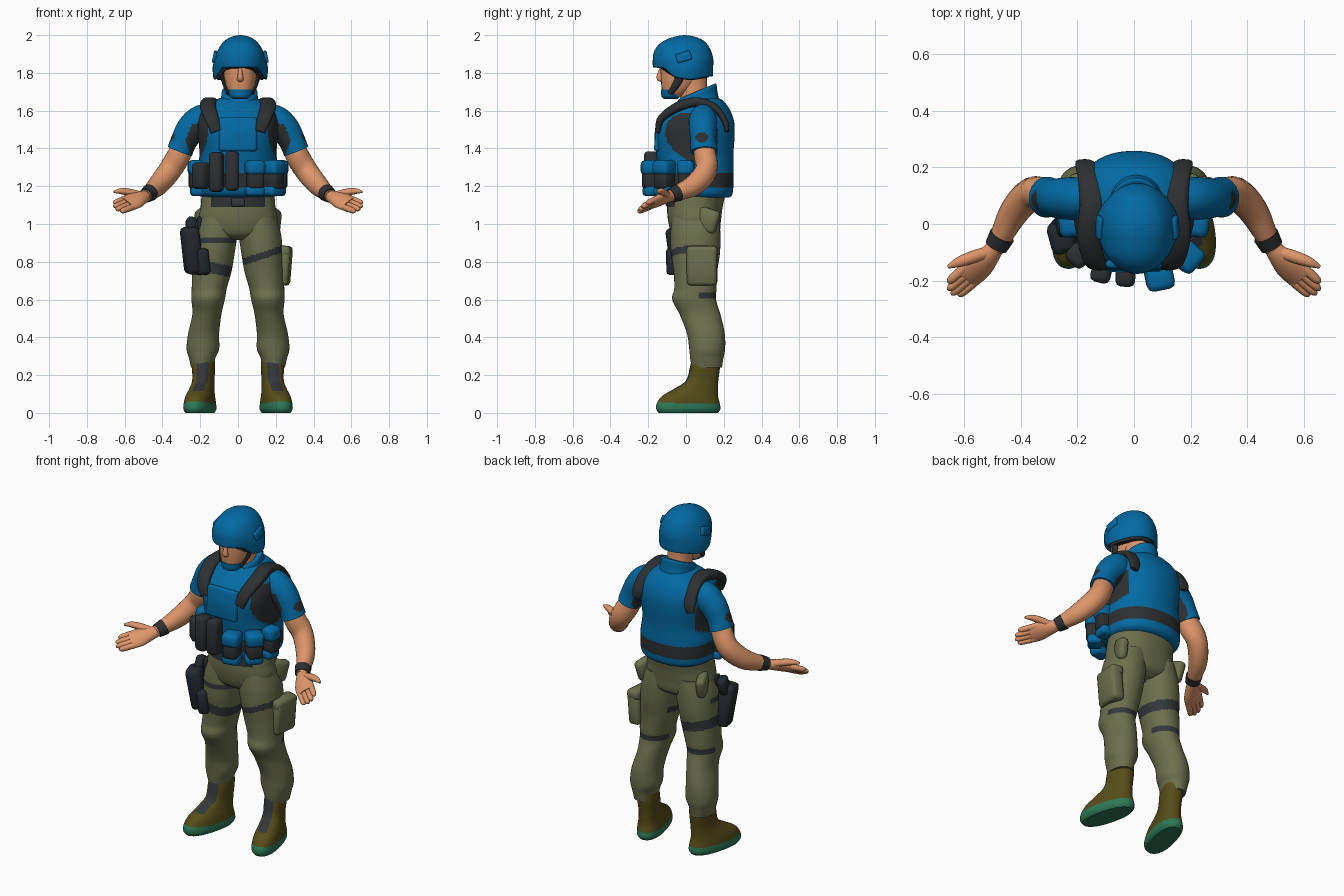
import bpy, bmesh, math
from mathutils import Vector, Matrix


def mat(name, r, g, b):
    m = bpy.data.materials.new(name)
    m.diffuse_color = (r, g, b, 1)
    return m


BLUE = mat("blue_cloth", 0.001, 0.145, 0.37)
DARK = mat("dark_webbing", 0.026, 0.029, 0.031)
BLACK = mat("holster_black", 0.018, 0.022, 0.028)
OLIVE = mat("olive_cloth", 0.150, 0.162, 0.075)
BOOT = mat("boot_brown", 0.095, 0.075, 0.010)
SOLE = mat("sole_green", 0.026, 0.19, 0.095)
SKIN = mat("skin", 0.72, 0.30, 0.14)
GREY = mat("strap_grey", 0.034, 0.038, 0.044)
HX = .012  # sideways offset of the head


def finish(name, bm, mats, rule=None, angle=50):
    bmesh.ops.recalc_face_normals(bm, faces=bm.faces)
    me = bpy.data.meshes.new(name)
    for m in mats:
        me.materials.append(m)
    for f in bm.faces:
        f.smooth = True
        if rule:
            f.material_index = int(rule(f.calc_center_median(), f.normal))
    bm.to_mesh(me)
    bm.free()
    ob = bpy.data.objects.new(name, me)
    bpy.context.collection.objects.link(ob)
    bpy.ops.object.select_all(action='DESELECT')
    ob.select_set(True)
    bpy.context.view_layer.objects.active = ob
    bpy.ops.object.shade_smooth_by_angle(angle=math.radians(angle))
    return ob


def spline(rows, sub):
    # Catmull-Rom through every value of the section rows
    out = []
    for i in range(len(rows) - 1):
        p0, p1, p2, p3 = rows[max(i - 1, 0)], rows[i], rows[i + 1], rows[min(i + 2, len(rows) - 1)]
        for k in range(sub):
            t = k / sub
            out.append([0.5 * (2 * b + (c - a) * t + (2 * a - 5 * b + 4 * c - d) * t * t
                               + (3 * b - a - 3 * c + d) * t ** 3) for a, b, c, d in zip(p0, p1, p2, p3)])
    return out + [list(rows[-1])]


def loft(name, rows, mats, rule=None, path=False, side=None, n=24, sub=4, p=2.0, sx=1, warp=None, dx=0):
    # rows are (x, y, z, half width, half depth); flat sections, or across the path
    rows = spline(rows, sub)
    cs = [Vector(r[:3]) for r in rows]
    bm = bmesh.new()
    rings = []
    for i, r in enumerate(rows):
        u, v = Vector((1, 0, 0)), Vector((0, 1, 0))
        if path:
            t = (cs[min(i + 1, len(cs) - 1)] - cs[max(i - 1, 0)]).normalized()
            s = Vector(side) if side else t.cross(Vector((0, 0, 1)))
            u = (s - t * s.dot(t)).normalized()
            v = t.cross(u)
        ring = []
        for k in range(n):
            a = 2 * math.pi * k / n
            c, s = math.cos(a), math.sin(a)
            q = cs[i] + u * r[3] * math.copysign(abs(c) ** (2 / p), c) + v * r[4] * math.copysign(abs(s) ** (2 / p), s)
            if warp:
                q = warp(q)
            ring.append(bm.verts.new((q.x * sx + dx, q.y, q.z)))
        rings.append(ring)
    for A, B in zip(rings, rings[1:]):
        for k in range(n):
            bm.faces.new((A[k], A[(k + 1) % n], B[(k + 1) % n], B[k]))
    bm.faces.new(rings[0])
    bm.faces.new(rings[-1])
    return finish(name, bm, mats, rule)


def box(name, loc, size, m, rot=(0, 0, 0), bev=0.018):
    bm = bmesh.new()
    bmesh.ops.create_cube(bm, size=1)
    bmesh.ops.scale(bm, vec=size, verts=bm.verts)
    bmesh.ops.bevel(bm, geom=bm.edges[:], offset=min(bev, min(size) * 0.4), segments=2, profile=0.5, affect='EDGES')
    R = Matrix.Rotation(rot[2], 4, 'Z') @ Matrix.Rotation(rot[1], 4, 'Y') @ Matrix.Rotation(rot[0], 4, 'X')
    bmesh.ops.transform(bm, matrix=Matrix.Translation(loc) @ R, verts=bm.verts)
    return finish(name, bm, [m])


# Trousers, with the belt showing only at the front
loft("hips", [(0, .05, .915, .09, .08), (0, .05, .95, .18, .125), (0, .045, 1.02, .208, .14),
              (0, .047, 1.09, .198, .147), (0, .06, 1.17, .192, .152)], [OLIVE, DARK],
     lambda c, n: 1.088 < c.z < 1.14 and c.y < -.05 and abs(c.x) < .14, n=56, sub=8, p=2.2)
LEG = [(.10, .05, 1.04, .10, .125), (.115, .05, .95, .112, .132), (.127, .05, .85, .110, .13),
       (.138, .05, .75, .104, .116), (.152, .05, .66, .093, .112), (.158, .043, .60, .088, .116),
       (.165, .075, .52, .077, .108), (.182, .105, .42, .082, .1), (.186, .112, .34, .086, .095),
       (.19, .11, .29, .07, .088), (.19, .11, .24, .058, .08)]


def leg_straps(c, n):
    if c.y > .07 and abs(c.z - .62) < .016:
        return 1
    if c.x < 0:
        return abs(c.z - .915) < .017 and c.y < .09 or abs(c.z - (.765 - .2 * (c.x + .12))) < .03
    return abs(c.z - (.83 + .33 * (c.x - .12))) < .019 and c.y < .12


def boot_rule(c, n):
    x, y = abs(c.x) - .185, c.y - .08
    lx = x + .25 * y
    if c.z < .05 + .08 * max(0, -y - .12):
        return 1
    return 2 if .115 < c.z and n.y < -.3 and -.04 < lx < .02 else 0


def toe_out(q):
    return Matrix.Rotation(math.radians(14), 3, 'Z') @ (q - Vector((.185, .08, 0))) + Vector((.185, .08, 0))


BOOTROWS = [(.185, .01, 0, .064, .16), (.185, .01, .02, .075, .173), (.185, .01, .05, .074, .17),
            (.185, .02, .09, .068, .15), (.185, .05, .125, .06, .12), (.185, .085, .17, .055, .087),
            (.187, .1, .24, .058, .08), (.188, .105, .29, .055, .075)]
for sx, tag in ((-1, "right"), (1, "left")):
    loft("leg_" + tag, LEG, [OLIVE, GREY], leg_straps, n=64, sub=14, p=2.1, sx=sx)
    loft("boot_" + tag, BOOTROWS, [BOOT, SOLE, GREY], boot_rule, n=48, sub=8, p=2.3, sx=sx, warp=toe_out)
    box("hip_pocket_" + tag, (sx * .19, .115, 1.02), (.055, .115, .125), OLIVE, (-.3, 0, -sx * .35), .022)
box("thigh_pouch", (.24, .085, .775), (.075, .16, .2), OLIVE, (0, .08, -.1), .02)
box("thigh_pouch_flap", (.243, .085, .855), (.08, .165, .06), OLIVE, (0, .08, -.1), .02)

# Buckle and holster
box("buckle", (0, -.098, 1.115), (.07, .02, .045), GREY)
box("holster", (-.245, -.035, .86), (.09, .115, .25), BLACK, (.1, -.14, .25), .025)
box("holster_plate", (-.195, -.045, .80), (.06, .12, .14), BLACK, (0, -.1, .4))
box("pistol_grip", (-.25, -.005, .985), (.05, .075, .10), BLACK, (-.3, .15, .2), .015)
box("holster_hanger", (-.205, 0, .99), (.025, .05, .1), BLACK)


# Vest torso, with dark waist band and dark arm openings
def vest_rule(c, n):
    hole = ((c.y - .04 + .25 * (c.z - 1.46)) / .145) ** 2 + ((c.z - 1.46) / .13) ** 2 < 1
    return 1.195 < c.z < 1.275 or abs(c.x) > .15 and hole and c.y < .165


loft("vest", [(0, .07, 1.14, .185, .16), (0, .06, 1.168, .213, .188), (0, .055, 1.27, .216, .197),
              (0, .047, 1.37, .204, .204), (0, .046, 1.48, .213, .212), (0, .055, 1.55, .21, .198),
              (0, .07, 1.61, .185, .159), (0, .078, 1.655, .125, .115), (0, .078, 1.67, .08, .08)],
     [BLUE, DARK], vest_rule, n=88, sub=10, p=2.3)
box("chest_panel", (0, -.148, 1.475), (.2, .03, .18), BLUE, (-.08, 0, 0), .014)
loft("collar", [(0, .06, 1.59, .125, .12), (0, .055, 1.65, .1, .112), (0, .06, 1.70, .094, .1),
                (0, .06, 1.702, .075, .08)], [BLUE], dx=.008,
     warp=lambda q: Vector((q.x, q.y, q.z + .42 * (q.y - .06))))

# Pouches across the vest front: x, y, z, width, depth, height, turn
for i, (x, y, z, w, d, h, r) in enumerate(((-.195, -.11, 1.255, .08, .08, .14, -.75),
                                           (-.115, -.168, 1.275, .072, .08, .21, -.25),
                                           (-.03, -.182, 1.28, .07, .08, .21, -.05))):
    box("tall_pouch_%d" % i, (x, y, z), (w, d, h), DARK, (0, 0, r), .02)
for i, (x, y, z, w, r) in enumerate(((.09, -.185, 1.25, .10, .2), (.19, -.115, 1.25, .10, .85),
                                     (.215, .0, 1.25, .09, 1.45), (-.215, .0, 1.25, .09, -1.45))):
    box("pouch_flap_%d" % i, (x, y, z + .048), (w, .1, .08), BLUE, (0, 0, r), .022)
    box("pouch_body_%d" % i, (x, y, z - .015), (w - .012, .088, .1), DARK, (0, 0, r), .018)
    box("pouch_base_%d" % i, (x * .98, y, z - .075), (w, .08, .055), BLUE, (0, 0, r), .018)


# Arms, sleeves, shoulder straps and hands
def sleeve_rule(c, n):
    x = abs(c.x)
    badge = n.x * c.x > 0 and ((c.y - .085) / .034) ** 2 + ((c.z - 1.46) / .027) ** 2 < 1 and x > .3
    return badge or (c.z < 1.53 and c.y < .15 and x < .28 - .4 * abs(c.z - 1.44))


ARM = [(.275, .09, 1.46, .05, .052), (.31, .10, 1.37, .058, .062), (.36, .108, 1.285, .058, .062),
       (.42, .048, 1.21, .053, .057), (.465, -.035, 1.168, .041, .043), (.492, -.088, 1.148, .033, .03)]
SLEEVE = [(.14, .09, 1.565, .06, .075), (.2, .09, 1.545, .075, .082), (.25, .09, 1.5, .073, .078),
          (.286, .092, 1.44, .068, .07), (.308, .095, 1.385, .072, .068)]
STRAP = [(.115, -.15, 1.49, .03, .014), (.14, -.13, 1.56, .037, .02), (.16, -.04, 1.622, .042, .026),
         (.15, .06, 1.645, .042, .026), (.155, .155, 1.615, .042, .02), (.172, .208, 1.54, .036, .016),
         (.18, .216, 1.49, .025, .012)]
PALM = [(.485, -.075, 1.15, .03, .028), (.515, -.115, 1.138, .042, .03), (.55, -.152, 1.123, .055, .027),
        (.59, -.19, 1.106, .053, .02)]
ACROSS = (.5, .62, .6)
for sx, tag in ((-1, "right"), (1, "left")):
    loft("arm_" + tag, ARM, [SKIN], path=True, sx=sx)
    loft("sleeve_" + tag, SLEEVE, [BLUE, DARK], sleeve_rule, path=True, n=56, sub=10, sx=sx)
    loft("shoulder_strap_" + tag, STRAP, [DARK], path=True, side=(1, 0, 0), p=2.6, sx=sx)
    loft("wristband_" + tag, [(.466, -.041, 1.166, .046, .046), (.487, -.08, 1.15, .041, .038)],
         [DARK], path=True, sub=1, sx=sx)
    loft("palm_" + tag, PALM, [SKIN], path=True, side=ACROSS, sx=sx)
    for i in range(4):
        k = Vector(ACROSS) * (i - 1.5) * .025
        L = (.9, 1.05, 1.05, .9)[i]
        pts = [Vector((.565, -.165, 1.116)) + k + Vector((.075, -.066, -.028)) * L * f for f in (0, .5, .95, 1.1)]
        loft("finger_%d_%s" % (i, tag), [(*q, r, r) for q, r in zip(pts, (.017, .017, .014, .005))],
             [SKIN], path=True, n=12, sx=sx)
    loft("thumb_" + tag, [(.515, -.1, 1.15, .022, .022), (.57, -.117, 1.166, .022, .02),
                          (.62, -.135, 1.174, .018, .016), (.657, -.152, 1.17, .006, .006)],
         [SKIN], path=True, n=12, sx=sx)

# Head
loft("neck", [(0, .06, 1.6, .075, .08), (0, .04, 1.7, .068, .075), (0, .03, 1.8, .07, .08)], [SKIN], dx=HX)
loft("face", [(0, -.08, 1.665, .03, .03), (0, -.065, 1.685, .055, .058), (0, -.04, 1.73, .076, .09),
              (0, -.025, 1.79, .088, .11), (0, -.02, 1.86, .09, .115), (0, -.02, 1.92, .07, .09)],
     [SKIN], p=2.2, dx=HX)
loft("nose", [(0, -.13, 1.825, .009, .01), (0, -.137, 1.785, .014, .018), (0, -.134, 1.762, .017, .017),
              (0, -.125, 1.752, .008, .008)], [SKIN], n=12, dx=HX)
loft("chin_cup", [(0, -.08, 1.662, .035, .035), (0, -.08, 1.676, .056, .05), (0, -.072, 1.712, .068, .06)],
     [BLUE], dx=HX)
for sx, tag in ((-1, "right"), (1, "left")):
    loft("chin_strap_" + tag, [(.1, -.03, 1.83, .024, .009), (.092, -.04, 1.76, .022, .009),
                               (.066, -.085, 1.69, .015, .008)], [DARK], path=True, side=(0, 1, 0), n=12, sx=sx, dx=HX)
    box("helmet_clip_" + tag, (HX + sx * .135, -.012, 1.885), (.02, .08, .05), BLUE, (.3, -sx * .2, 0), .008)


# Helmet shell with a raised brow, low ear flaps and a dark liner
def rim(q):
    f = max(0, min(1, (-q.y - .06) / .07))
    ear = math.exp(-((q.y - .02) / .08) ** 2)
    low = 1.785 + .045 * f * f * (3 - 2 * f) - .018 * ear
    h = (q.z - 1.78) / .22
    flare = 1 + .1 * ear * max(0, min(1, 1.7 - h * 2.6))
    return Vector((q.x * flare, q.y + .004, low + (2.0 - low) * h))


loft("helmet", [(0, -.02, 1.79, .118, .142), (0, -.02, 1.78, .130, .158), (0, -.02, 1.83, .135, .16),
                (0, -.018, 1.88, .131, .157), (0, -.015, 1.93, .115, .137), (0, -.01, 1.97, .085, .101),
                (0, -.01, 1.992, .046, .053), (0, -.01, 2.0, .004, .004)], [BLUE], n=40, warp=rim, dx=HX)
loft("helmet_liner", [(0, -.02, 1.775, .112, .136), (0, -.02, 1.8, .118, .142)], [DARK], n=40, sub=2, warp=rim, dx=HX)
